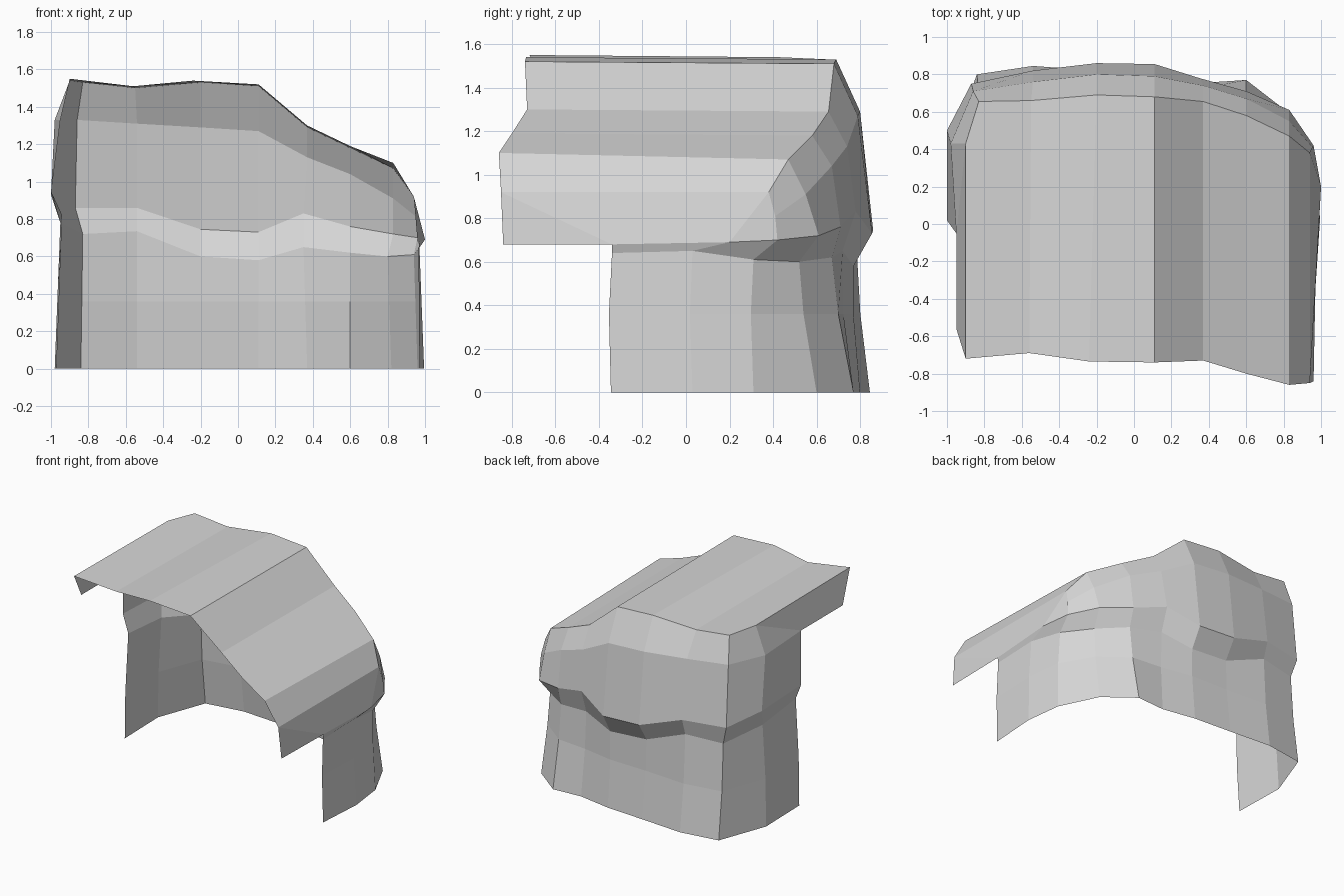
import bpy, bmesh
from mathutils import Vector

if "Cube" in bpy.data.objects:
    bpy.data.objects.remove(bpy.data.objects["Cube"])

stone = bpy.data.materials.new("pale_grey")
stone.diffuse_color = (0.68, 0.68, 0.68, 1)
stone.use_nodes = True
stone.node_tree.nodes["Principled BSDF"].inputs["Base Color"].default_value = stone.diffuse_color


def make_part(name, faces):
    """Flat-shaded open sheet from faces given as lists of points."""
    bm = bmesh.new()
    for pts in faces:
        bm.faces.new([bm.verts.new(p) for p in pts])
    bmesh.ops.remove_doubles(bm, verts=bm.verts, dist=0.001)
    bmesh.ops.recalc_face_normals(bm, faces=bm.faces)
    # turn the sheet so that its outside faces away from the hollow
    c = Vector((0, 0, 0.5))
    if sum((f.calc_center_median() - c).dot(f.normal) * f.calc_area() for f in bm.faces) < 0:
        bmesh.ops.reverse_faces(bm, faces=bm.faces)
    me = bpy.data.meshes.new(name)
    bm.to_mesh(me)
    bm.free()
    me.materials.append(stone)
    ob = bpy.data.objects.new(name, me)
    bpy.context.collection.objects.link(ob)
    return ob


def strips(rows):
    """Quads between neighbouring rows of points."""
    return [(a[i], a[i + 1], b[i + 1], b[i])
            for a, b in zip(rows, rows[1:]) for i in range(len(a) - 1)]


# Front edge of the roof, left to right
front = [(-.90, -.72, 1.55), (-.56, -.69, 1.51), (-.24, -.735, 1.54), (.11, -.74, 1.52),
         (.37, -.73, 1.30), (.60, -.80, 1.19), (.83, -.86, 1.10), (.94, -.85, .92)]
# Back edge of the roof, starting on the left side
rim = [(-.90, .43, 1.54), (-.83, .655, 1.53), (-.55, .66, 1.50), (-.20, .69, 1.53),
       (.11, .68, 1.51), (.37, .655, 1.29), (.60, .58, 1.18), (.83, .47, 1.07),
       (.94, .38, .92)]
# Shoulder of the upper wall
shoulder = [(-.98, .43, 1.33), (-.86, .71, 1.33), (-.54, .76, 1.31), (-.20, .80, 1.29),
            (.11, .79, 1.27), (.37, .74, 1.13), (.60, .67, 1.04), (.83, .55, .91),
            (.955, .41, .81)]
# Overhanging lip, from the left front round to the right front
lip = [(-1.0, .02, .95), (-1.0, .50, .93), (-.87, .75, .86), (-.54, .82, .86),
       (-.20, .86, .745), (.11, .855, .73), (.35, .78, .83), (.60, .71, .76),
       (.83, .61, .72), (.96, .42, .70), (1.0, .20, .69), (.97, -.34, .68)]

left_top = (-.95, -.05, 1.33)      # top of the left wall's front edge
left_flap = (-.95, -.56, 1.33)     # front corner of the left roof flap
right_flap = (.96, -.84, .68)      # front corner of the right roof flap

# Roof with its side flaps
roof = [(front[0], rim[0], rim[1], rim[2], front[1])]
roof += [(front[i], rim[i + 1], rim[i + 2], front[i + 1]) for i in range(1, 7)]
roof += [(front[0], rim[0], left_top, left_flap), (rim[0], shoulder[0], left_top),
         (front[7], rim[8], lip[10], lip[11]), (front[7], lip[11], right_flap),
         (rim[8], shoulder[8], lip[9], lip[10])]
# Upper wall curving down to the lip
upper = strips([rim, shoulder, lip[1:10]])
upper.append((left_top, shoulder[0], lip[1], lip[0]))
make_part("roof_hood", roof + upper)

# Lower wall: top ring and foot ring
top = [(-.94, 0, .82), (-.95, .42, .78), (-.83, .73, .72), (-.54, .78, .735),
       (-.20, .77, .60), (.11, .77, .58), (.35, .72, .65), (.60, .67, .62),
       (.80, .52, .60), (.94, .31, .61), (.97, .03, .65), (.965, -.34, .64)]
foot = [(-.97, 0), (-.98, .42), (-.84, .80), (-.54, .845), (-.20, .82), (.11, .80),
        (.37, .755), (.60, .77), (.82, .60), (.96, .31), (.995, .03), (.97, -.345)]
foot = [(x, y, 0) for x, y in foot]
middle = []
for t, f in zip(top, foot):
    p = Vector(t).lerp(Vector(f), 1 - .36 / t[2])
    middle.append((p.x, p.y - .012, p.z))
make_part("lower_wall", strips([lip, top, middle, foot]))
